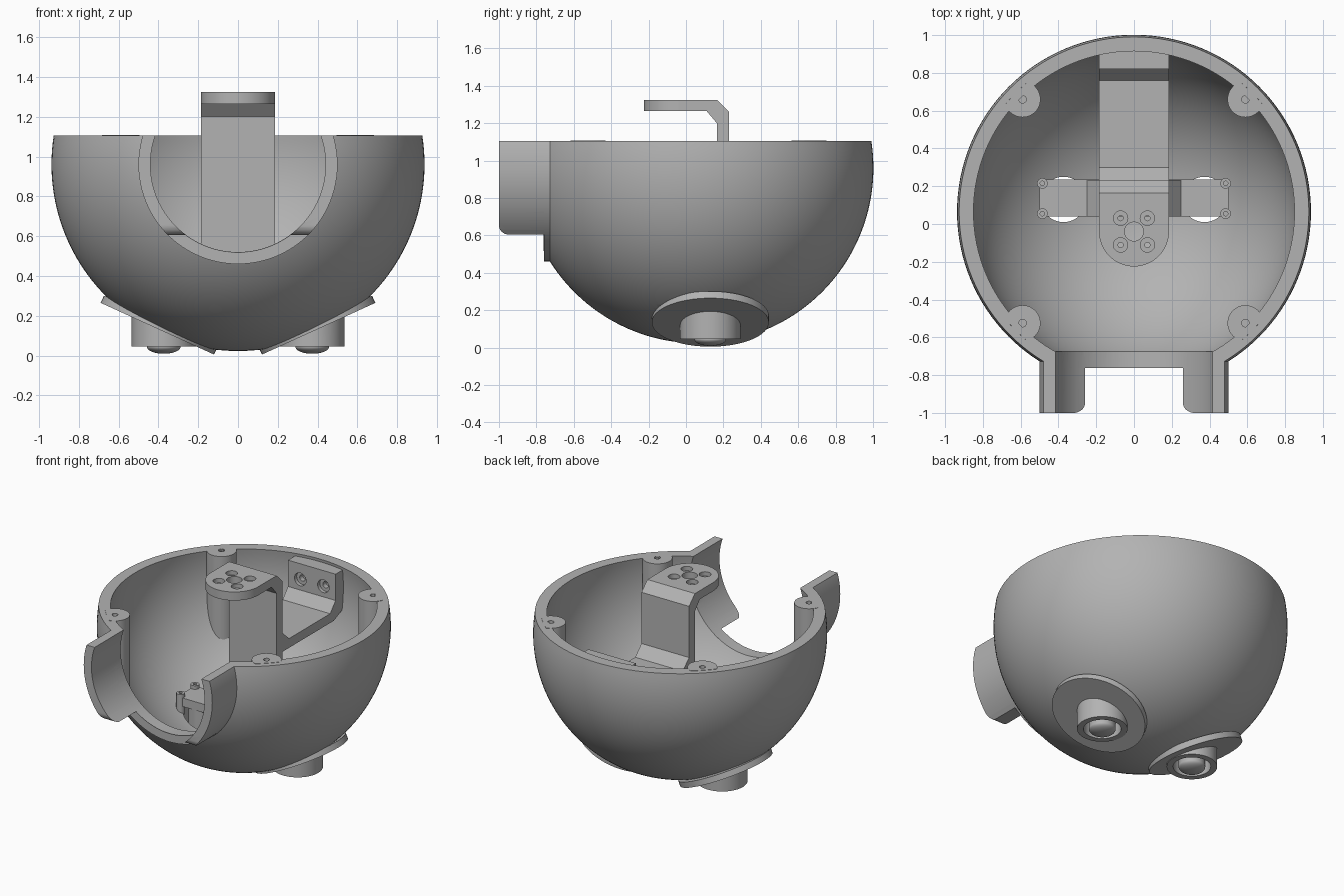
import bpy, bmesh, math
from mathutils import Matrix, Vector

if "Cube" in bpy.data.objects:
    bpy.data.objects.remove(bpy.data.objects["Cube"])

grey = bpy.data.materials.new("plain_grey")
grey.use_nodes = True
grey.diffuse_color = (0.45, 0.45, 0.45, 1)
grey.node_tree.nodes["Principled BSDF"].inputs["Base Color"].default_value = grey.diffuse_color

CENTRE = Vector((0, 0.065, 0.96))
OUTER, INNER, RIM = 0.937, 0.862, 1.105
LENS_X, LENS_Y = 0.373, 0.13
TILT = math.radians(24.5)
parts = []


def make(name, bm):
    bmesh.ops.recalc_face_normals(bm, faces=bm.faces)
    mesh = bpy.data.meshes.new(name)
    bm.to_mesh(mesh)
    bm.free()
    mesh.materials.append(grey)
    obj = bpy.data.objects.new(name, mesh)
    bpy.context.collection.objects.link(obj)
    parts.append(obj)
    return obj


def box(name, x, y, z):
    bm = bmesh.new()
    bmesh.ops.create_cube(bm, size=1)
    for v in bm.verts:
        v.co = [lo + (c + 0.5) * (hi - lo) for c, (lo, hi) in zip(v.co, (x, y, z))]
    return make(name, bm)


def cylinder(name, radius, start, end, segments=64):
    start, end = Vector(start), Vector(end)
    axis = end - start
    bm = bmesh.new()
    turn = axis.to_track_quat('Z', 'Y').to_matrix().to_4x4()
    bmesh.ops.create_cone(bm, cap_ends=True, segments=segments, radius1=radius, radius2=radius,
                          depth=axis.length, matrix=Matrix.Translation((start + end) / 2) @ turn)
    return make(name, bm)


def ball(name, radius, centre, squash=1):
    bm = bmesh.new()
    bmesh.ops.create_uvsphere(bm, u_segments=96, v_segments=48, radius=radius,
                              matrix=Matrix.Translation(centre) @ Matrix.Diagonal((1, 1, squash, 1)))
    return make(name, bm)


def prism(name, outline, direction):
    """Extrude a closed outline of 3D points."""
    bm = bmesh.new()
    face = bm.faces.new([bm.verts.new(p) for p in outline])
    new = bmesh.ops.extrude_face_region(bm, geom=[face])["geom"]
    bmesh.ops.translate(bm, vec=direction, verts=[g for g in new if isinstance(g, bmesh.types.BMVert)])
    return make(name, bm)


def combine(obj, *cutters, operation='DIFFERENCE'):
    """Apply booleans and throw the cutters away."""
    for cutter in cutters:
        mod = obj.modifiers.new("cut", 'BOOLEAN')
        mod.operation, mod.object, mod.solver = operation, cutter, 'EXACT'
    graph = bpy.context.evaluated_depsgraph_get()
    mesh = bpy.data.meshes.new_from_object(obj.evaluated_get(graph))
    obj.modifiers.clear()
    obj.data = mesh
    for cutter in cutters:
        parts.remove(cutter)
        bpy.data.objects.remove(cutter)
    return obj


def inner_ball():
    return ball("cutter", INNER + 0.004, CENTRE)


def opening():
    return cylinder("cutter", 0.44, (0, -1.5, 0.96), (0, -0.3, 0.96), 96)


def lens_hole(side):
    return cylinder("cutter", 0.12, (side * LENS_X, LENS_Y, -0.2), (side * LENS_X, LENS_Y, 0.6))


def flange_disc(name, side, near, far):
    normal = Vector((side * math.sin(TILT), 0, -math.cos(TILT)))
    base = Vector((side * 0.405, LENS_Y, 0.135))
    return cylinder(name, 0.313, base - normal * near, base + normal * far)


# Bowl: lathed wall with front opening and flattened lens seats
bm = bmesh.new()
profile, steps = [], 48
for radius, order in ((OUTER, range(steps + 1)), (INNER, range(steps, -1, -1))):
    top = math.asin((RIM - CENTRE.z) / radius)
    for i in order:
        a = -math.pi / 2 + (top + math.pi / 2) * i / steps
        profile.append(bm.verts.new(CENTRE + Vector((radius * math.cos(a), 0, radius * math.sin(a)))))
edges = [bm.edges.new(pair) for pair in zip(profile, profile[1:])]
bmesh.ops.spin(bm, geom=profile + edges, cent=CENTRE, axis=(0, 0, 1),
               angle=2 * math.pi, steps=128, use_merge=True)
bmesh.ops.remove_doubles(bm, verts=bm.verts, dist=0.0005)
bowl = make("bowl", bm)
combine(bowl, opening(), *[lens_hole(s) for s in (-1, 1)],
        *[flange_disc("cutter", s, 0.02, 0.2) for s in (-1, 1)])

# Collar around the opening, then the two forward cheek flaps
collar = cylinder("front_collar", 0.5, (0, -0.76, 0.96), (0, -0.5, 0.96), 96)
combine(collar, opening(), inner_ball(), box("cutter", (-1, 1), (-2, 1), (RIM, 2)))
flaps = cylinder("front_flaps", 0.5, (0, -1, 0.96), (0, -0.6, 0.96), 96)
corner = [(-1, -0.95 - 0.05 * math.sin(a), 0.655 - 0.05 * math.cos(a))
          for a in [math.pi / 2 * i / 8 for i in range(9)]]
side_shape = prism("cutter", corner + [(-1, -1, RIM), (-1, -0.5, RIM), (-1, -0.5, 0.605)], (2, 0, 0))
combine(flaps, side_shape, operation='INTERSECT')
combine(flaps, opening(), inner_ball())

# Screw posts inside the rim
for x in (-0.59, 0.59):
    for y in (-0.525, 0.66):
        post = cylinder("screw_post", 0.095, (x, y, 0.3), (x, y, RIM + 0.002), 48)
        combine(post, ball("cutter", 0.9, CENTRE), operation='INTERSECT')
        combine(post, cylinder("cutter", 0.02, (x, y, 0.95), (x, y, 1.3), 24))

# Lens housings under the bowl
for s in (-1, 1):
    x = s * LENS_X
    combine(flange_disc("lens_flange", s, 0.04, 0), lens_hole(s), inner_ball())
    tube = cylinder("lens_tube", 0.161, (x, LENS_Y, 0.045), (x, LENS_Y, 0.35))
    combine(tube, lens_hole(s), inner_ball())
    cylinder("lens_body", 0.085, (x, LENS_Y, 0.045), (x, LENS_Y, 0.29), 48)
    ball("lens_dome", 0.085, (x, LENS_Y, 0.045), 0.42)
    # Small screw studs at the crossbar ends
    for y in (0.055, 0.215):
        stud = cylinder("crossbar_stud", 0.028, (s * 0.485, y, 0.22), (s * 0.485, y, 0.365), 24)
        combine(stud, cylinder("cutter", 0.012, (s * 0.485, y, 0.3), (s * 0.485, y, 0.5), 16))
    # Gussets between the upright and the crossbar
    prism("gusset", [(s * 0.185, 0.04, 0.34), (s * 0.25, 0.04, 0.34), (s * 0.185, 0.1, 0.42),
                     ][:2] + [(s * 0.185, 0.04, 0.42)], (0, 0.193, 0))
box("crossbar", (-0.5, 0.5), (0.04, 0.235), (0.28, 0.34))

# Upright with its chamfered top arm
arm = [(-0.04, 1.325), (0.165, 1.325), (0.23, 1.26), (0.23, 0.3),
       (0.165, 0.3), (0.165, 1.2), (0.11, 1.265), (-0.04, 1.265)]
prism("upright_arm", [(-0.185, y, z) for y, z in arm], (0.37, 0, 0))
pad = cylinder("arm_pad", 0.185, (0, -0.04, 1.265), (0, -0.04, 1.325))
arm_obj = combine(parts[-2], pad, operation='UNION')
holes = [cylinder("cutter", 0.05, (0, -0.04, 1.2), (0, -0.04, 1.4), 32)]
for x in (-0.071, 0.071):
    for y in (-0.111, 0.031):
        holes.append(cylinder("cutter", 0.038, (x, y, 1.295), (x, y, 1.4), 32))
        holes.append(cylinder("cutter", 0.014, (x, y, 1.2), (x, y, 1.31), 16))
combine(arm_obj, *holes)

# Rear shelf rising to the mounting plate on the back wall
shelf = [(0.2, 0.9), (0.23, 0.9), (0.3, 0.83), (0.76, 0.83), (0.82, 0.9), (0.82, 1.085),
         (0.95, 1.085), (0.95, 0.83), (0.8, 0.765), (0.2, 0.765)]
rear = prism("rear_shelf", [(-0.185, y, z) for y, z in shelf], (0.37, 0, 0))
combine(rear, ball("cutter", 0.9, CENTRE), operation='INTERSECT')
combine(rear, *[cylinder("cutter", r, (x, 0.7, 0.975), (x, end, 0.975), 32)
                for x in (-0.09, 0.09) for r, end in ((0.045, 0.845), (0.022, 0.88))])

bpy.ops.object.select_all(action='DESELECT')
for obj in parts:
    obj.select_set(True)
bpy.context.view_layer.objects.active = bowl
bpy.ops.object.shade_smooth_by_angle(angle=math.radians(30))
